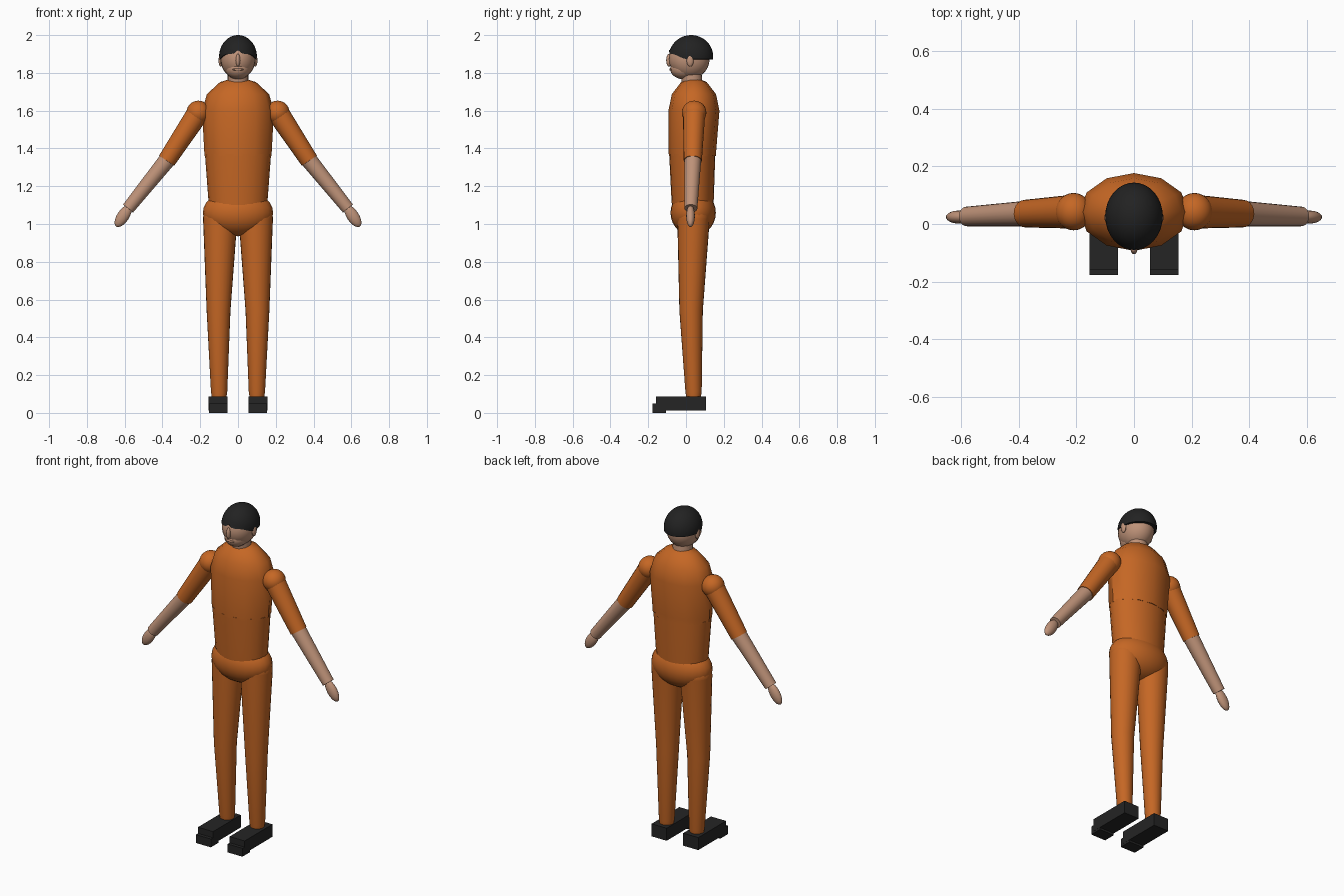
import bpy, bmesh, math
from mathutils import Vector, Matrix

if "Cube" in bpy.data.objects:
    bpy.data.objects.remove(bpy.data.objects["Cube"])


def material(name, rgb):
    m = bpy.data.materials.new(name)
    m.diffuse_color = (*rgb, 1)
    m.use_nodes = True
    m.node_tree.nodes["Principled BSDF"].inputs["Base Color"].default_value = m.diffuse_color
    return m


ORANGE = material("orange cloth", (0.56, 0.135, 0.018))
SKIN = material("skin", (0.52, 0.29, 0.19))
HAIR = material("black hair", (0.016, 0.016, 0.016))
SHOE = material("black shoe", (0.018, 0.018, 0.018))


def finish(name, bm, mat, smooth=True):
    bmesh.ops.recalc_face_normals(bm, faces=bm.faces)
    me = bpy.data.meshes.new(name)
    bm.to_mesh(me)
    bm.free()
    me.materials.append(mat)
    ob = bpy.data.objects.new(name, me)
    bpy.context.collection.objects.link(ob)
    if smooth:
        bpy.ops.object.select_all(action='DESELECT')
        ob.select_set(True)
        bpy.context.view_layer.objects.active = ob
        bpy.ops.object.shade_smooth_by_angle(angle=math.radians(40))
    return ob


def ellipsoid(name, center, radii, mat, axis=(0, 0, 1), seg=24, rings=14, shape=None):
    bm = bmesh.new()
    bmesh.ops.create_uvsphere(bm, u_segments=seg, v_segments=rings, radius=1)
    rot = Vector((0, 0, 1)).rotation_difference(Vector(axis)).to_matrix().to_4x4()
    bm.transform(Matrix.Translation(center) @ rot @ Matrix.Diagonal((*radii, 1)))
    if shape:
        for v in bm.verts:
            shape(v.co)
    return finish(name, bm, mat)


def loft(name, rings, mat, seg=24):
    """Closed tube through rings of (x, y, z, radius x, radius y)."""
    bm = bmesh.new()
    loops = []
    for x, y, z, rx, ry in rings:
        loops.append([bm.verts.new((x + rx * math.sin(2 * math.pi * i / seg),
                                    y + ry * math.cos(2 * math.pi * i / seg), z))
                      for i in range(seg)])
    for a, b in zip(loops, loops[1:]):
        for i in range(seg):
            j = (i + 1) % seg
            bm.faces.new((a[i], a[j], b[j], b[i]))
    bm.faces.new(loops[0])
    bm.faces.new(loops[-1])
    return finish(name, bm, mat)


def limb(name, start, end, r1, r2, mat, seg=20):
    a, b = Vector(start), Vector(end)
    bm = bmesh.new()
    bmesh.ops.create_cone(bm, cap_ends=True, segments=seg, radius1=r1, radius2=r2,
                          depth=(b - a).length)
    rot = (b - a).to_track_quat('Z', 'Y').to_matrix().to_4x4()
    bm.transform(Matrix.Translation((a + b) / 2) @ rot)
    return finish(name, bm, mat)


def box(name, lo, hi, mat):
    lo, hi = Vector(lo), Vector(hi)
    bm = bmesh.new()
    bmesh.ops.create_cube(bm, size=1)
    bm.transform(Matrix.Translation((lo + hi) / 2) @ Matrix.Diagonal((*(hi - lo), 1)))
    return finish(name, bm, mat, False)


# Torso: chest with domed shoulders, tapering abdomen, rounded pelvis
dome = [(0, 0.042, 1.6 + 0.175 * math.sin(t), 0.19 * math.cos(t), 0.135 * math.cos(t))
        for t in (math.radians(d) for d in (0, 30, 60, 85))]
loft("chest", [(0, 0.034, 1.36, 0.177, 0.125), (0, 0.034, 1.39, 0.179, 0.126)] + dome,
     ORANGE, 12)
loft("abdomen", [(0, 0.036, 1.06, 0.15, 0.107), (0, 0.035, 1.13, 0.157, 0.112),
                 (0, 0.033, 1.37, 0.175, 0.122)], ORANGE)
ellipsoid("pelvis", (0, 0.038, 1.06), (0.186, 0.12, 0.125), ORANGE)

# Head: skull, jaw, facial features and neck
limb("neck", (0, 0.035, 1.72), (0, 0.025, 1.82), 0.055, 0.055, SKIN)
ellipsoid("head", (0, 0.017, 1.873), (0.092, 0.108, 0.105), SKIN)
ellipsoid("jaw", (0, -0.012, 1.822), (0.066, 0.072, 0.056), SKIN)
ellipsoid("nose", (0, -0.089, 1.867), (0.012, 0.016, 0.034), SKIN, seg=12, rings=8)
ellipsoid("lips", (0, -0.078, 1.818), (0.03, 0.011, 0.007), SKIN, seg=12, rings=8)


def hairline(co):
    # Flat at the back and sides, raised over the forehead with a centre parting
    front = min(1, max(0, (-0.005 - co.y) / 0.06))
    low = 1.872 + front * 0.028 + 0.02 * front * max(0, 1 - abs(co.x) / 0.025)
    co.z = max(co.z, low)


ellipsoid("hair", (0, 0.027, 1.887), (0.1, 0.117, 0.113), HAIR, seg=32, rings=24,
          shape=hairline)

for side, s in (("left", 1), ("right", -1)):
    ellipsoid(side + "_ear", (s * 0.092, 0.022, 1.866), (0.011, 0.019, 0.033), SKIN,
              seg=12, rings=8)

    # Arm: shoulder ball, sleeve, bare forearm and hand
    elbow = (s * 0.378, 0.036, 1.335)
    wrist = (s * 0.582, 0.026, 1.082)
    ellipsoid(side + "_shoulder", (s * 0.21, 0.043, 1.59), (0.063, 0.065, 0.063), ORANGE)
    limb(side + "_sleeve", (s * 0.21, 0.043, 1.59), elbow, 0.059, 0.048, ORANGE)
    limb(side + "_forearm", (s * 0.36, 0.037, 1.358), wrist, 0.045, 0.034, SKIN)
    ellipsoid(side + "_hand", (s * 0.608, 0.024, 1.042), (0.032, 0.023, 0.067), SKIN,
              axis=(s * 0.55, 0, -0.83), seg=16, rings=10)

    # Leg: hip ball, thigh and shin
    ellipsoid(side + "_hip", (s * 0.094, 0.04, 1.03), (0.091, 0.086, 0.09), ORANGE)
    loft(side + "_leg", [(s * 0.1, 0.04, 0.08, 0.038, 0.038), (s * 0.1, 0.04, 0.11, 0.043, 0.043),
                         (s * 0.103, 0.027, 0.54, 0.063, 0.062),
                         (s * 0.094, 0.04, 1.03, 0.091, 0.086)], ORANGE)

    # Shoe: main block with a lower toe step
    x0, x1 = sorted((s * 0.055, s * 0.155))
    box(side + "_shoe", (x0, -0.158, 0.012), (x1, 0.105, 0.087), SHOE)
    box(side + "_toe", (x0 + 0.001, -0.178, 0), (x1 - 0.001, -0.105, 0.05), SHOE)
